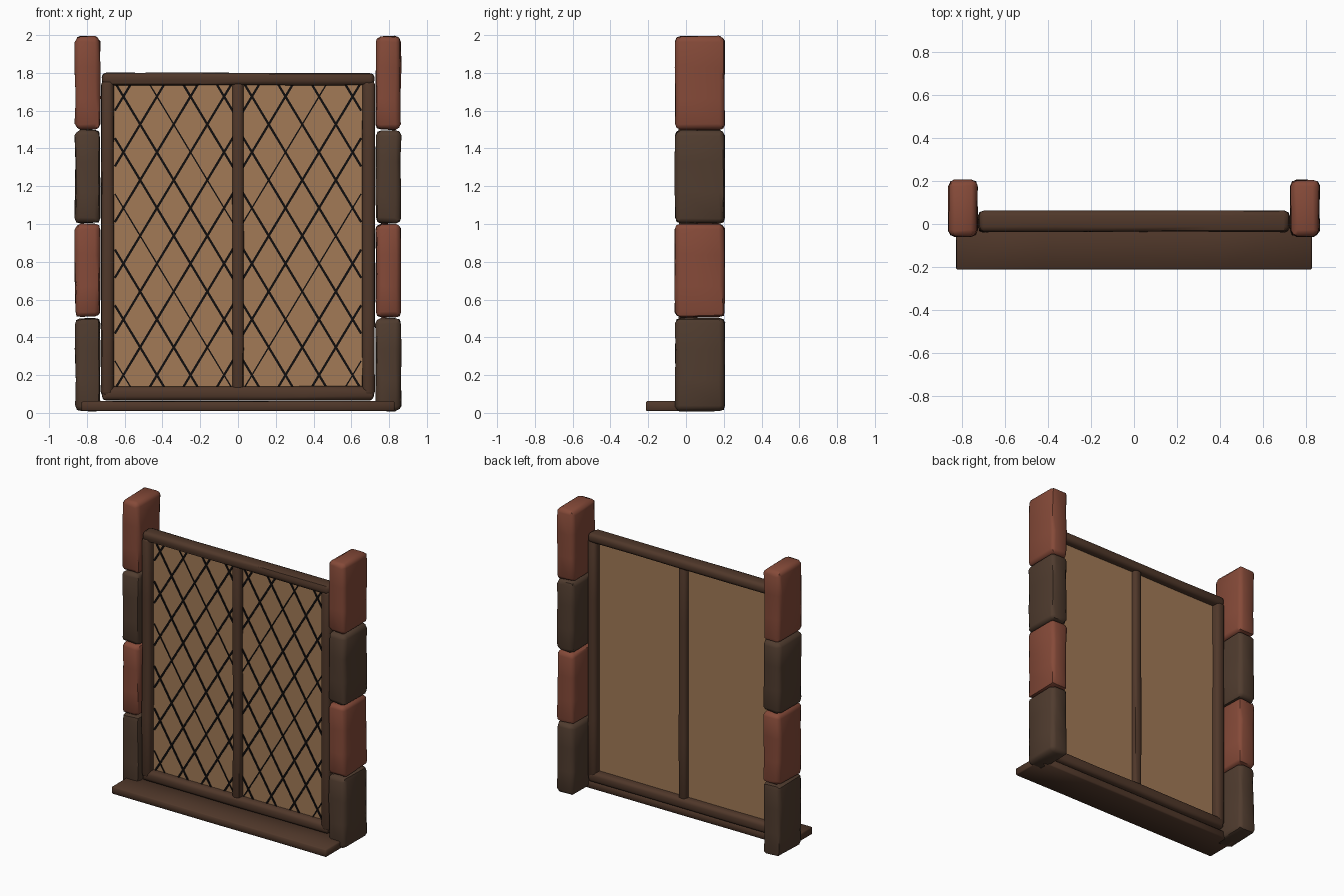
import bpy
import bmesh
import random
from math import radians
from mathutils import Vector

random.seed(4)

old = bpy.data.objects.get("Cube")
if old:
    bpy.data.objects.remove(old, do_unlink=True)


def material(name, rgb):
    mat = bpy.data.materials.new(name)
    mat.use_nodes = True
    color = (*rgb, 1)
    mat.diffuse_color = color
    shader = mat.node_tree.nodes["Principled BSDF"]
    shader.inputs["Base Color"].default_value = color
    shader.inputs["Roughness"].default_value = 0.9
    return mat


RED = material("red brick", (0.235, 0.068, 0.04))
BROWN = material("brown stone", (0.08, 0.045, 0.028))
WOOD = material("dark wood", (0.08, 0.039, 0.023))
PANE = material("amber pane", (0.36, 0.195, 0.094))
LEAD = material("black lead", (0.005, 0.004, 0.004))


def finish(name, bm, mat, angle=None):
    bmesh.ops.recalc_face_normals(bm, faces=bm.faces)
    mesh = bpy.data.meshes.new(name)
    bm.to_mesh(mesh)
    bm.free()
    obj = bpy.data.objects.new(name, mesh)
    bpy.context.collection.objects.link(obj)
    mesh.materials.append(mat)
    if angle:
        bpy.ops.object.select_all(action="DESELECT")
        obj.select_set(True)
        bpy.context.view_layer.objects.active = obj
        bpy.ops.object.shade_smooth_by_angle(angle=radians(angle))
    return obj


def add_box(bm, lo, hi):
    lo, hi = Vector(lo), Vector(hi)
    verts = bmesh.ops.create_cube(bm, size=1)["verts"]
    for v in verts:
        v.co = (lo + hi) / 2 + v.co * (hi - lo)
    return verts


def worn_block(name, lo, hi, mat, bevel, jitter, cuts=0, segments=2):
    """A box with rounded, slightly uneven edges."""
    bm = bmesh.new()
    add_box(bm, lo, hi)
    bmesh.ops.bevel(bm, geom=bm.edges[:], offset=bevel, segments=segments,
                    profile=0.5, affect="EDGES")
    # Slice along the longest side so the block can be uneven
    size = Vector(hi) - Vector(lo)
    axis = max(range(3), key=lambda i: size[i])
    normal = Vector([float(i == axis) for i in range(3)])
    for i in range(cuts):
        point = Vector(lo) + size * (i + 1) / (cuts + 1)
        bmesh.ops.bisect_plane(bm, geom=bm.verts[:] + bm.edges[:] + bm.faces[:],
                               plane_co=point, plane_no=normal)
    for v in bm.verts:
        v.co += Vector([random.uniform(-jitter, jitter) for _ in range(3)])
    return finish(name, bm, mat, 50)


# Stacked side stones, alternating in colour
for side, label in ((-1, "right"), (1, "left")):
    for row in range(4):
        x = sorted((side * 0.73, side * 0.862))
        worn_block(f"{label}_stone_{row + 1}",
                   (x[0], -0.057, row * 0.497 + 0.01),
                   (x[1], 0.204, row * 0.497 + 0.502),
                   RED if row % 2 else BROWN, 0.028, 0.004, 2)

# Window sill
worn_block("sill", (-0.828, -0.212, 0.01), (0.828, 0.035, 0.062), WOOD, 0.006, 0.001, 3, 1)

# Wooden frame
worn_block("top_rail", (-0.72, -0.035, 1.735), (0.72, 0.062, 1.80), WOOD, 0.022, 0.002, 3)
worn_block("bottom_rail", (-0.72, -0.035, 0.066), (0.72, 0.062, 0.14), WOOD, 0.022, 0.002, 3)
worn_block("mullion", (-0.03, -0.03, 0.12), (0.03, 0.05, 1.75), WOOD, 0.02, 0.001, 3)
for side, label in ((-1, "right"), (1, "left")):
    x = sorted((side * 0.658, side * 0.725))
    worn_block(f"{label}_post", (x[0], -0.038, 0.09), (x[1], 0.06, 1.76), WOOD, 0.022, 0.002, 3)

# Pane
PANE_Y = 0.01
bm = bmesh.new()
add_box(bm, (-0.67, PANE_Y, 0.11), (0.67, PANE_Y + 0.004, 1.75))
finish("pane", bm, PANE)

# Diamond lattice on the front of the pane, mirrored about the mullion
SLOPE, STEP = 1.66, 0.295
X0, X1, Z0, Z1 = -0.652, -0.025, 0.137, 1.738


def add_bar(bm, a, b, width):
    along = (b - a).normalized()
    across = Vector((-along.z, 0, along.x)) * width / 2
    corners = [a - across, b - across, b + across, a + across]
    front = [bm.verts.new(c) for c in corners]
    back = [bm.verts.new(c + Vector((0, 0.006, 0))) for c in corners]
    bm.faces.new(front)
    bm.faces.new(back[::-1])
    for i in range(4):
        j = (i + 1) % 4
        bm.faces.new((front[j], front[i], back[i], back[j]))


for side, label in ((1, "right"), (-1, "left")):
    bm = bmesh.new()
    for slope, base in ((SLOPE, 0.125), (-SLOPE, 0.275)):
        for n in range(-4, 9):
            # Height of this bar at the outer edge, clipped to the pane
            z = base + n * STEP
            hits = sorted((X0 + (edge - z) / slope) for edge in (Z0, Z1))
            xa, xb = max(X0, hits[0]), min(X1, hits[1])
            if xb - xa < 0.03:
                continue
            ends = [Vector((side * px, PANE_Y - 0.005, z + slope * (px - X0)))
                    for px in (xa, xb)]
            add_bar(bm, *ends, 0.012 if (n % 3 or slope > 0) else 0.007)
    finish(f"{label}_lattice", bm, LEAD)
